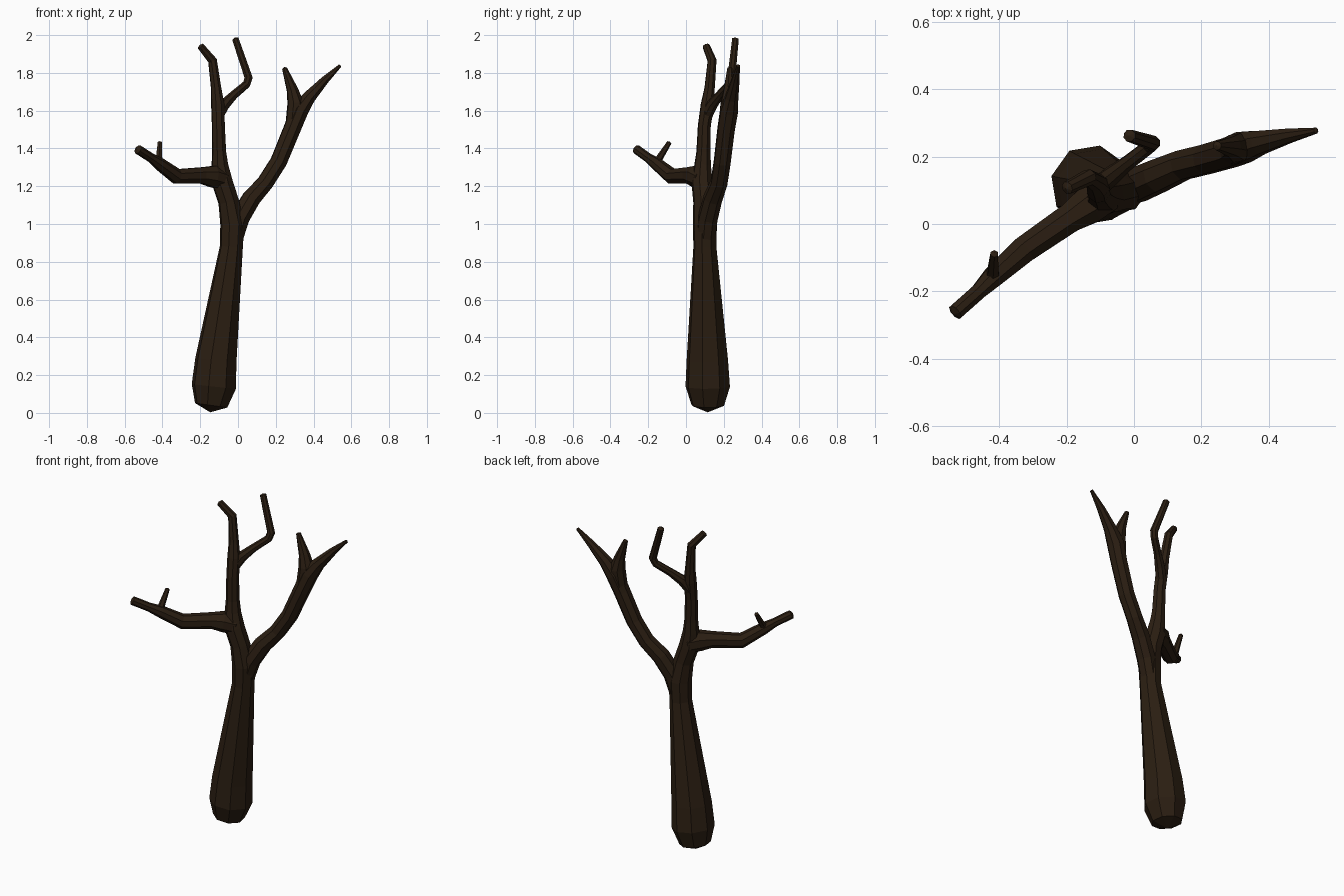
import bpy, bmesh, math
from mathutils import Vector

bark = bpy.data.materials.new("bark")
bark.diffuse_color = (0.024, 0.013, 0.006, 1)


def limb(name, points, sides=8, start_tip=0.4, end_tip=0.4, turn=32):
    """Faceted tube through (x, y, z, radius) points with pointed caps."""
    pos = [Vector(p[:3]) for p in points]
    rad = [p[3] * 1.04 for p in points]
    dirs = [(b - a).normalized() for a, b in zip(pos, pos[1:])]
    tans = [dirs[0]] + [(a + b).normalized() for a, b in zip(dirs, dirs[1:])] + [dirs[-1]]
    bm = bmesh.new()
    u = Vector((1, 0, 0)) if abs(tans[0].x) < 0.8 else Vector((0, 1, 0))
    rings = []
    for p, r, t in zip(pos, rad, tans):
        u = (u - t * u.dot(t)).normalized()
        v = t.cross(u)
        ring = []
        for i in range(sides):
            a = math.radians(turn) + 2 * math.pi * i / sides
            ring.append(bm.verts.new(p + (u * math.cos(a) + v * math.sin(a)) * r))
        rings.append(ring)
    tip_a = bm.verts.new(pos[0] - tans[0] * rad[0] * start_tip)
    tip_b = bm.verts.new(pos[-1] + tans[-1] * rad[-1] * end_tip)
    for i in range(sides):
        j = (i + 1) % sides
        for a, b in zip(rings, rings[1:]):
            bm.faces.new((a[i], a[j], b[j], b[i]))
        bm.faces.new((tip_a, rings[0][j], rings[0][i]))
        bm.faces.new((tip_b, rings[-1][i], rings[-1][j]))
    bmesh.ops.recalc_face_normals(bm, faces=bm.faces)
    me = bpy.data.meshes.new(name)
    bm.to_mesh(me)
    bm.free()
    me.materials.append(bark)
    ob = bpy.data.objects.new(name, me)
    bpy.context.collection.objects.link(ob)
    return ob


# Trunk flowing into the upright centre branch
limb("trunk", [
    (-0.142, 0.115, 0.04, 0.085), (-0.128, 0.115, 0.14, 0.116),
    (-0.117, 0.113, 0.28, 0.108), (-0.035, 0.1, 0.88, 0.06),
    (-0.03, 0.1, 1.0, 0.063), (-0.05, 0.093, 1.12, 0.054),
    (-0.083, 0.085, 1.22, 0.055), (-0.096, 0.088, 1.31, 0.044),
    (-0.1, 0.092, 1.38, 0.037), (-0.104, 0.097, 1.52, 0.034),
    (-0.107, 0.113, 1.63, 0.035), (-0.116, 0.125, 1.72, 0.027),
    (-0.135, 0.138, 1.865, 0.024), (-0.198, 0.107, 1.942, 0.019),
], start_tip=0.42)

# Bent twig off the centre branch
limb("centre_twig", [
    (-0.108, 0.108, 1.57, 0.03), (-0.07, 0.14, 1.635, 0.029),
    (-0.02, 0.18, 1.685, 0.022), (0.045, 0.23, 1.74, 0.021),
    (0.056, 0.24, 1.775, 0.022), (-0.014, 0.262, 1.98, 0.018),
])

# Left branch and its twig
limb("left_branch", [
    (-0.08, 0.09, 1.235, 0.055), (-0.135, 0.055, 1.252, 0.058),
    (-0.19, 0.018, 1.257, 0.045), (-0.325, -0.075, 1.252, 0.041),
    (-0.415, -0.155, 1.318, 0.033), (-0.46, -0.2, 1.35, 0.024),
    (-0.53, -0.262, 1.395, 0.024),
])
limb("left_twig", [
    (-0.42, -0.165, 1.31, 0.028), (-0.418, -0.14, 1.35, 0.018),
    (-0.414, -0.088, 1.432, 0.012),
], sides=6)

# Right branch and its upright fork
limb("right_branch", [
    (-0.022, 0.105, 0.93, 0.05), (0.008, 0.115, 1.03, 0.052),
    (0.07, 0.142, 1.135, 0.05), (0.145, 0.175, 1.22, 0.045),
    (0.215, 0.192, 1.33, 0.045), (0.285, 0.212, 1.5, 0.046),
    (0.325, 0.228, 1.6, 0.048), (0.375, 0.242, 1.67, 0.036),
    (0.46, 0.262, 1.762, 0.022), (0.54, 0.277, 1.838, 0.009),
])
limb("right_fork", [
    (0.295, 0.218, 1.54, 0.042), (0.305, 0.226, 1.64, 0.043),
    (0.288, 0.229, 1.71, 0.03), (0.246, 0.232, 1.825, 0.013),
])
